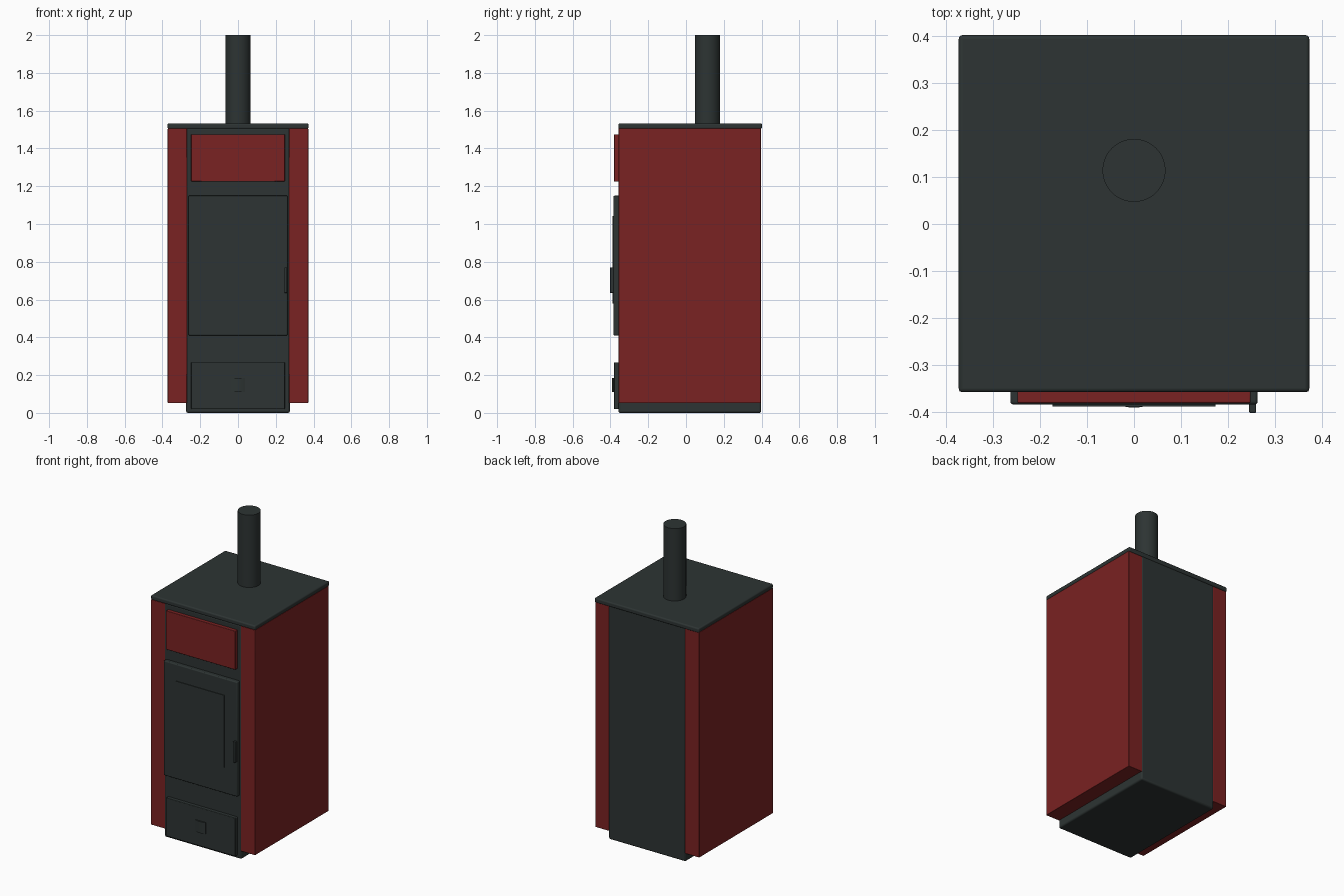
import bpy, bmesh, math

if "Cube" in bpy.data.objects:
    bpy.data.objects.remove(bpy.data.objects["Cube"])


def material(name, rgb):
    m = bpy.data.materials.new(name)
    m.diffuse_color = (*rgb, 1.0)
    m.use_nodes = True
    m.node_tree.nodes["Principled BSDF"].inputs["Base Color"].default_value = m.diffuse_color
    return m


IRON = material("dark iron", (0.026, 0.034, 0.033))
RED = material("dark red enamel", (0.195, 0.016, 0.016))


def finish(name, bm, mat, bevel=0.0):
    me = bpy.data.meshes.new(name)
    bm.to_mesh(me)
    bm.free()
    ob = bpy.data.objects.new(name, me)
    bpy.context.collection.objects.link(ob)
    me.materials.append(mat)
    if bevel:
        mod = ob.modifiers.new("rounded_edges", "BEVEL")
        mod.width = bevel
        mod.segments = 3
    bpy.ops.object.select_all(action="DESELECT")
    ob.select_set(True)
    bpy.context.view_layer.objects.active = ob
    bpy.ops.object.shade_smooth_by_angle(angle=math.radians(35))
    return ob


def box(name, x, y, z, mat, bevel=0.0):
    """Box from (min, max) ranges on each axis."""
    bm = bmesh.new()
    bmesh.ops.create_cube(bm, size=1)
    for v in bm.verts:
        for i, (lo, hi) in enumerate((x, y, z)):
            v.co[i] = lo if v.co[i] < 0 else hi
    return finish(name, bm, mat, bevel)


# Stove body and lid
box("stove_body", (-0.275, 0.275), (-0.358, 0.398), (0, 1.51), IRON, 0.01)
box("top_plate", (-0.373, 0.373), (-0.358, 0.402), (1.503, 1.533), IRON, 0.008)

# Enamel side panels
for side, s in (("left", -1), ("right", 1)):
    box(side + "_panel", tuple(sorted((s * 0.27, s * 0.372))),
        (-0.357, 0.396), (0.052, 1.506), RED, 0.003)

# Front panel, fire door, window and ash drawer
box("upper_front_panel", (-0.248, 0.248), (-0.381, -0.35), (1.225, 1.475), RED, 0.003)
box("fire_door", (-0.263, 0.263), (-0.384, -0.35), (0.41, 1.15), IRON, 0.006)
box("door_window", (-0.173, 0.173), (-0.388, -0.382), (0.578, 1.043), IRON)
box("ash_drawer", (-0.248, 0.248), (-0.381, -0.35), (0.02, 0.268), IRON, 0.004)
box("door_handle", (0.245, 0.26), (-0.402, -0.375), (0.635, 0.77), IRON, 0.003)

# Slightly bowed drawer pull, extruded from an arc profile
bm = bmesh.new()
profile = [(-0.037, -0.376)]
profile += [(-0.037 + 0.074 * i / 8, -0.384 - 0.007 * math.sin(math.pi * i / 8)) for i in range(9)]
profile += [(0.037, -0.376)]
face = bm.faces.new([bm.verts.new((x, y, 0.11)) for x, y in profile])
ext = bmesh.ops.extrude_face_region(bm, geom=[face])
for v in ext["geom"]:
    if isinstance(v, bmesh.types.BMVert):
        v.co.z = 0.184
bmesh.ops.recalc_face_normals(bm, faces=bm.faces)
finish("drawer_pull", bm, IRON)

# Flue pipe
bm = bmesh.new()
bmesh.ops.create_cone(bm, cap_ends=True, segments=48, radius1=0.067, radius2=0.067, depth=0.48)
bmesh.ops.translate(bm, verts=bm.verts, vec=(0, 0.114, 1.76))
finish("flue_pipe", bm, IRON)
